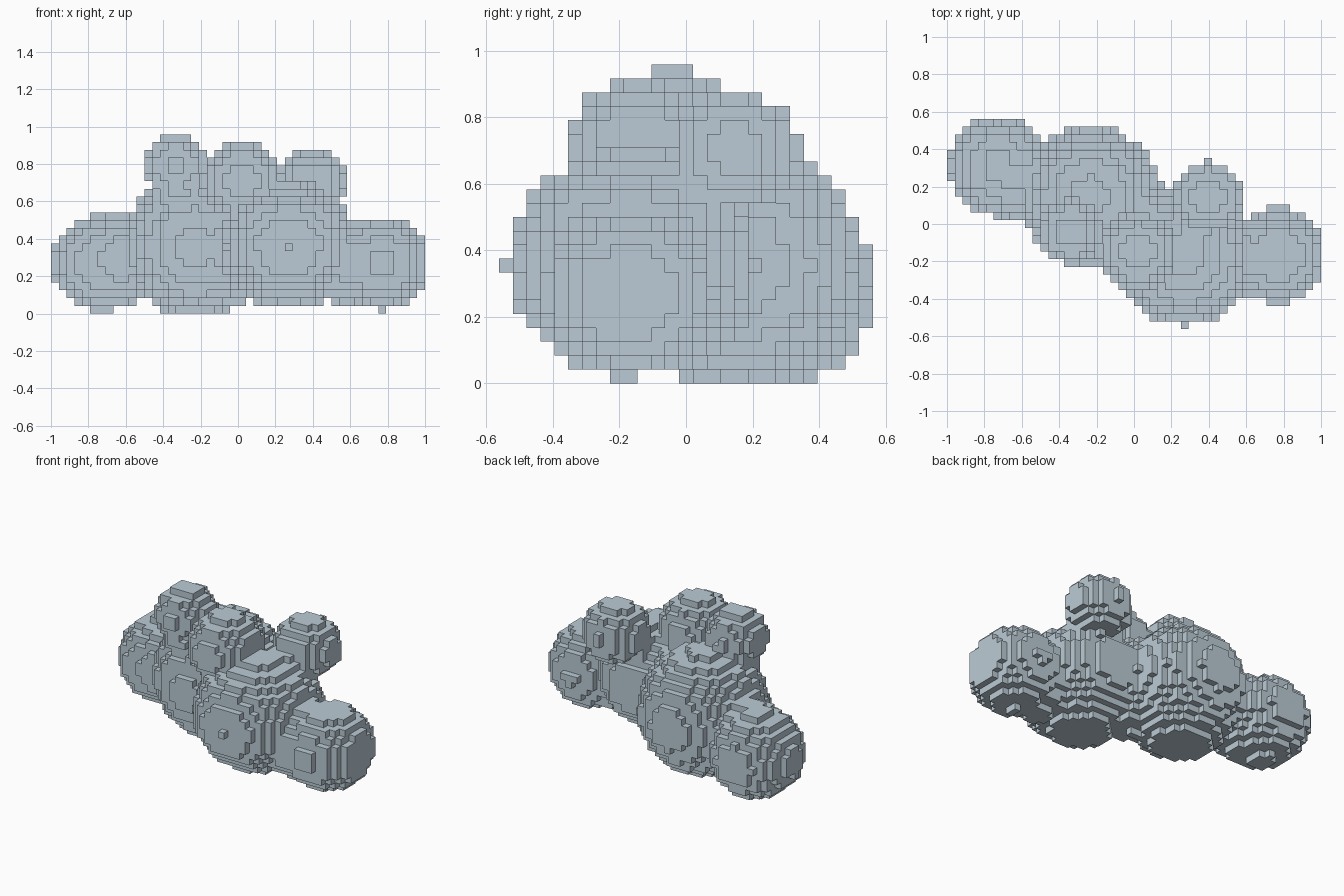
import bpy
import bmesh
from mathutils import Vector

cube = bpy.data.objects.get("Cube")
if cube:
    bpy.data.objects.remove(cube, do_unlink=True)

# Block grid: 48 x 27 x 23 cells
CELL = 2 / 48
SIZE = (48, 27, 23)
ORIGIN = Vector((-1.0, -27 * CELL / 2, 0.0))

# Cloud puffs: centre x, y, z, horizontal radius, vertical radius
PUFFS = [
    (-0.73, 0.31, 0.272, 0.264, 0.262),   # right end
    (-0.235, 0.15, 0.36, 0.374, 0.385),   # rear middle
    (0.271, -0.17, 0.361, 0.373, 0.339),  # front middle
    (0.771, -0.17, 0.268, 0.257, 0.25),   # left end
    (-0.335, -0.042, 0.79, 0.17, 0.17),   # top right
    (0.02, -0.15, 0.71, 0.21, 0.21),      # top middle
    (0.395, 0.15, 0.70, 0.188, 0.181),    # top left
]

# Smaller puffs that fill the creases between neighbours
PUFFS += [
    (-0.63, 0.25, 0.29, 0.237, 0.245),    # right end to rear middle
    (0.01, 0.0, 0.36, 0.25, 0.30),        # rear middle to front middle
    (0.59, -0.18, 0.275, 0.215, 0.23),    # front middle to left end
    (-0.315, -0.02, 0.66, 0.155, 0.155),  # rear middle to top right
    (0.33, 0.0, 0.55, 0.17, 0.17),        # front middle to top left
]


def inside(p):
    return any(((p.x - x) ** 2 + (p.y - y) ** 2) / r ** 2 + ((p.z - z) / rz) ** 2 <= 1
               for x, y, z, r, rz in PUFFS)


cells = {(i, j, k)
         for i in range(SIZE[0]) for j in range(SIZE[1]) for k in range(SIZE[2])
         if inside(ORIGIN + Vector((i + 0.5, j + 0.5, k + 0.5)) * CELL)}

# Skin the blocks: one square for each exposed side
bm = bmesh.new()
corners = {}


def corner(key):
    if key not in corners:
        corners[key] = bm.verts.new(ORIGIN + Vector(key) * CELL)
    return corners[key]


for cell in sorted(cells):
    for axis in range(3):
        u, v = (axis + 1) % 3, (axis + 2) % 3
        for side in (0, 1):
            neighbour = list(cell)
            neighbour[axis] += 2 * side - 1
            if tuple(neighbour) in cells:
                continue
            ring = []
            for du, dv in ((0, 0), (1, 0), (1, 1), (0, 1)):
                key = list(cell)
                key[axis] += side
                key[u] += du
                key[v] += dv
                ring.append(corner(tuple(key)))
            bm.faces.new(ring if side else ring[::-1])

mesh = bpy.data.meshes.new("cloud")
bm.to_mesh(mesh)
bm.free()

# Pale blue grey
mat = bpy.data.materials.new("pale_blue_grey")
mat.use_nodes = True
colour = (0.50, 0.60, 0.67, 1.0)
mat.diffuse_color = colour
mat.node_tree.nodes["Principled BSDF"].inputs["Base Color"].default_value = colour
mesh.materials.append(mat)

cloud = bpy.data.objects.new("cloud", mesh)
bpy.context.scene.collection.objects.link(cloud)
